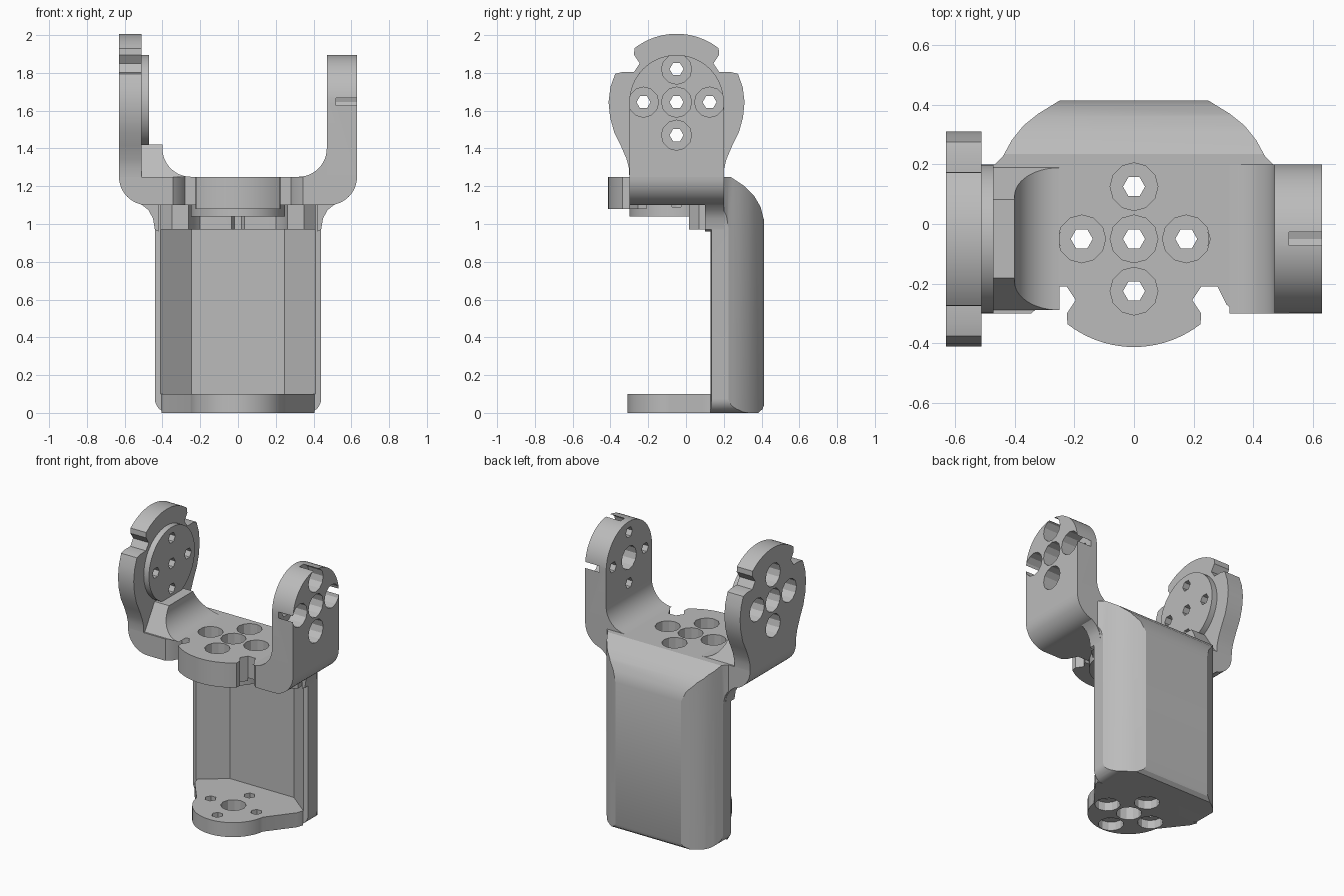
import bpy, bmesh
from math import sin, cos, radians

cube = bpy.data.objects.get("Cube")
if cube:
    bpy.data.objects.remove(cube, do_unlink=True)

grey = bpy.data.materials.new("plain grey")
grey.use_nodes = True
grey.diffuse_color = (0.5, 0.5, 0.5, 1)
for node in grey.node_tree.nodes:
    if node.type == 'BSDF_PRINCIPLED':
        node.inputs["Base Color"].default_value = grey.diffuse_color

CY, CZ = -0.05, 1.645      # hub centre: depth, and height on the arms
HOLE, SCREW, PITCH = 0.08, 0.037, 0.175
TOP, UNDER = 1.25, 1.10    # faces of the bridge


def arc(cu, cv, r, a0, a1, n=12):
    angles = [radians(a0 + (a1 - a0) * i / n) for i in range(n + 1)]
    return [(cu + r * cos(a), cv + r * sin(a)) for a in angles]


def circle(cu, cv, r, n=48):
    return arc(cu, cv, r, 0, 360, n)[:-1]


def mirrored(half):
    """Close a right-hand half outline with its reflection."""
    return half + [(-u, v) for u, v in reversed(half) if abs(u) > 1e-6]


def prism(name, outlines, axis, a, b):
    """Extrude outlines (one or a list) along an axis from a to b."""
    if not isinstance(outlines[0], list):
        outlines = [outlines]
    place = {'x': lambda u, v, w: (w, u, v),
             'y': lambda u, v, w: (u, w, v),
             'z': lambda u, v, w: (u, v, w)}[axis]
    bm = bmesh.new()
    for pts in outlines:
        low = [bm.verts.new(place(u, v, a)) for u, v in pts]
        high = [bm.verts.new(place(u, v, b)) for u, v in pts]
        bm.faces.new(low)
        bm.faces.new(high)
        for i in range(len(pts)):
            j = (i + 1) % len(pts)
            bm.faces.new((low[i], low[j], high[j], high[i]))
    bmesh.ops.recalc_face_normals(bm, faces=bm.faces)
    mesh = bpy.data.meshes.new(name)
    bm.to_mesh(mesh)
    bm.free()
    mesh.materials.append(grey)
    obj = bpy.data.objects.new(name, mesh)
    bpy.context.scene.collection.objects.link(obj)
    return obj


def combine(obj, tools, operation='DIFFERENCE'):
    for tool in tools:
        mod = obj.modifiers.new("cut", 'BOOLEAN')
        mod.operation, mod.solver, mod.object = operation, 'EXACT', tool
    bpy.context.view_layer.update()
    graph = bpy.context.evaluated_depsgraph_get()
    mesh = bpy.data.meshes.new_from_object(obj.evaluated_get(graph))
    obj.modifiers.clear()
    obj.data = mesh


cutters = []


def cutter(outlines, axis, a, b):
    obj = prism("cutter", outlines, axis, a, b)
    obj.hide_render = True
    cutters.append(obj)
    return obj


def hub_holes(axis, cu, cv, outside, step, inside, open_centre):
    """Cross of counterbored screw holes around a hub."""
    spots = [(cu + PITCH, cv), (cu - PITCH, cv), (cu, cv + PITCH), (cu, cv - PITCH)]
    tools = []
    if open_centre:
        tools.append(cutter(circle(cu, cv, HOLE, 12), axis, outside, inside))
    else:
        spots.append((cu, cv))
    for r, n, end in ((HOLE, 12, step), (SCREW, 6, inside)):
        tools.append(cutter([circle(u, v, r, n) for u, v in spots], axis, outside, end))
    return tools


base_holes = hub_holes('z', 0, CY, -0.1, 0.06, 0.2, True)
top_holes = hub_holes('z', 0, CY, 1.4, 1.09, 0.9, False)
right_holes = hub_holes('x', CY, CZ, -0.75, -0.52, -0.4, False)
left_holes = hub_holes('x', CY, CZ, 0.75, 0.52, 0.4, True)
parts = []

# Back shell: plan outline trimmed by side and front profiles, then hollowed
plan = mirrored([(0.41, 0.13), (0.465, 0.14), (0.465, 0.2), (0.44, 0.225), (0.41, 0.28),
                 (0.37, 0.33), (0.32, 0.37), (0.25, 0.413)])
shell = prism("back_shell", plan, 'z', 0, TOP)
side = [(0.0, -0.1), (0.0, UNDER), (0.2, UNDER), (0.2, 1.4), (0.205, TOP + 0.02),
        (0.25, 1.24), (0.31, 1.2), (0.36, 1.15), (0.395, 1.09), (0.413, 1.02),
        (0.42, 0.9), (0.42, 0.06), (0.405, 0.02), (0.37, -0.01), (0.3, -0.1)]
front = mirrored(arc(0.365, 0.075, 0.075, -90, 0, 8)
                 + [(0.44, 0.98), (0.45, 1.04), (0.48, UNDER), (0.48, 1.4)])
combine(shell, [cutter(side, 'x', -1, 1), cutter(front, 'y', -1, 1)], 'INTERSECT')
cavity = mirrored([(0.41, -0.5), (0.41, 0.13), (0.245, 0.26)])
combine(shell, [cutter(cavity, 'z', 0.1, 0.97)] + base_holes + top_holes)
parts.append(shell)

# Base plate with rounded front lobe
lobe = mirrored(arc(0, CY - 0.005, 0.255, -90, -8, 14) + [(0.39, 0.085), (0.405, 0.13)])
base = prism("base_plate", lobe, 'z', 0, 0.1)
combine(base, base_holes)
parts.append(base)

# Roof ledge above the cavity, cleared around the hub
ledge = prism("roof_ledge", mirrored([(0.35, 0.015), (0.41, 0.07), (0.41, 0.13)]),
              'z', 0.97, UNDER)
combine(ledge, [cutter(circle(0, CY, 0.27), 'z', 0.9, 1.2)])
parts.append(ledge)

# Bridge joining the arms, with rounded lower corners and a front recess
bridge = prism("bridge", mirrored(arc(0.48, TOP, 0.15, -90, 0)), 'y', -0.3, 0.2)
recess = mirrored([(0.36, -0.5), (0.345, -0.3), (0.31, -0.27), (0.28, -0.21)])
combine(bridge, [cutter(recess, 'z', 1, 1.4)] + top_holes)
parts.append(bridge)

# Notched hub rim, shared by the front tab and the right arm
rim = arc(0, 0, 0.362, 90, 52, 10) + [(0.225, 0.25), (0.195, 0.205), (0.225, 0.16)]
tab = prism("front_tab", [(u, CY - v) for u, v in mirrored(rim)], 'z', 1.08, TOP)
combine(tab, top_holes)
parts.append(tab)

bridge_hub = prism("bridge_hub", circle(0, CY, 0.25), 'z', 1.04, UNDER)
combine(bridge_hub, top_holes)
parts.append(bridge_hub)

# Right arm with notched rim and raised hub
flank = [(0.285, 0.16), (0.325, 0.15), (0.35, 0.08), (0.36, 0), (0.352, -0.08),
         (0.33, -0.16), (0.295, -0.23), (0.265, -0.3), (0.252, -0.35), (0.25, TOP - CZ)]
outline = [(CY + u, CZ + v) for u, v in mirrored(rim + flank)]
right_arm = prism("right_arm", outline, 'x', -0.63, -0.51)
right_hub = prism("right_hub", circle(CY, CZ, 0.25), 'x', -0.51, -0.47)
for obj in (right_arm, right_hub):
    combine(obj, right_holes)
    parts.append(obj)

# Left arm with plain rounded top
rounded = arc(CY, CZ, 0.25, 0, 180, 32) + [(-0.3, TOP), (0.2, TOP)]
left_arm = prism("left_arm", rounded, 'x', 0.47, 0.63)
combine(left_arm, left_holes)
parts.append(left_arm)

# Inner fillets where the arms meet the bridge
curve = arc(0.32, 1.4, 0.15, -90, 0)
parts.append(prism("left_fillet", curve + [(0.47, TOP)], 'y', -0.3, 0.2))
curve = arc(-0.25, 1.4, 0.15, 270, 180)
block = prism("right_fillet", curve + [(-0.4, 1.42), (-0.51, 1.42), (-0.51, TOP)],
              'y', -0.3, 0.2)
slopes = [(-0.32, 1.2), (-0.175, 1.43), (0.075, 1.43), (0.22, 1.2)]
combine(block, [cutter(slopes, 'x', -0.8, 0)], 'INTERSECT')
parts.append(block)

# Gussets flaring from the shell to the underside of the bridge
for label, s in (("left", 1), ("right", -1)):
    flare = [(0.42, 0.96), (0.44, 0.97), (0.45, 1.03), (0.475, 1.075), (0.52, UNDER + 0.01),
             (0.42, UNDER + 0.01)]
    parts.append(prism(label + "_gusset", [(s * x, z) for x, z in flare], 'y', 0.1, 0.2))

for obj in cutters:
    bpy.data.objects.remove(obj, do_unlink=True)
bpy.context.view_layer.update()

# Smooth the curved faces, keep hard edges
for obj in parts:
    obj.select_set(True)
bpy.context.view_layer.objects.active = parts[0]
bpy.ops.object.shade_smooth_by_angle(angle=radians(28))
